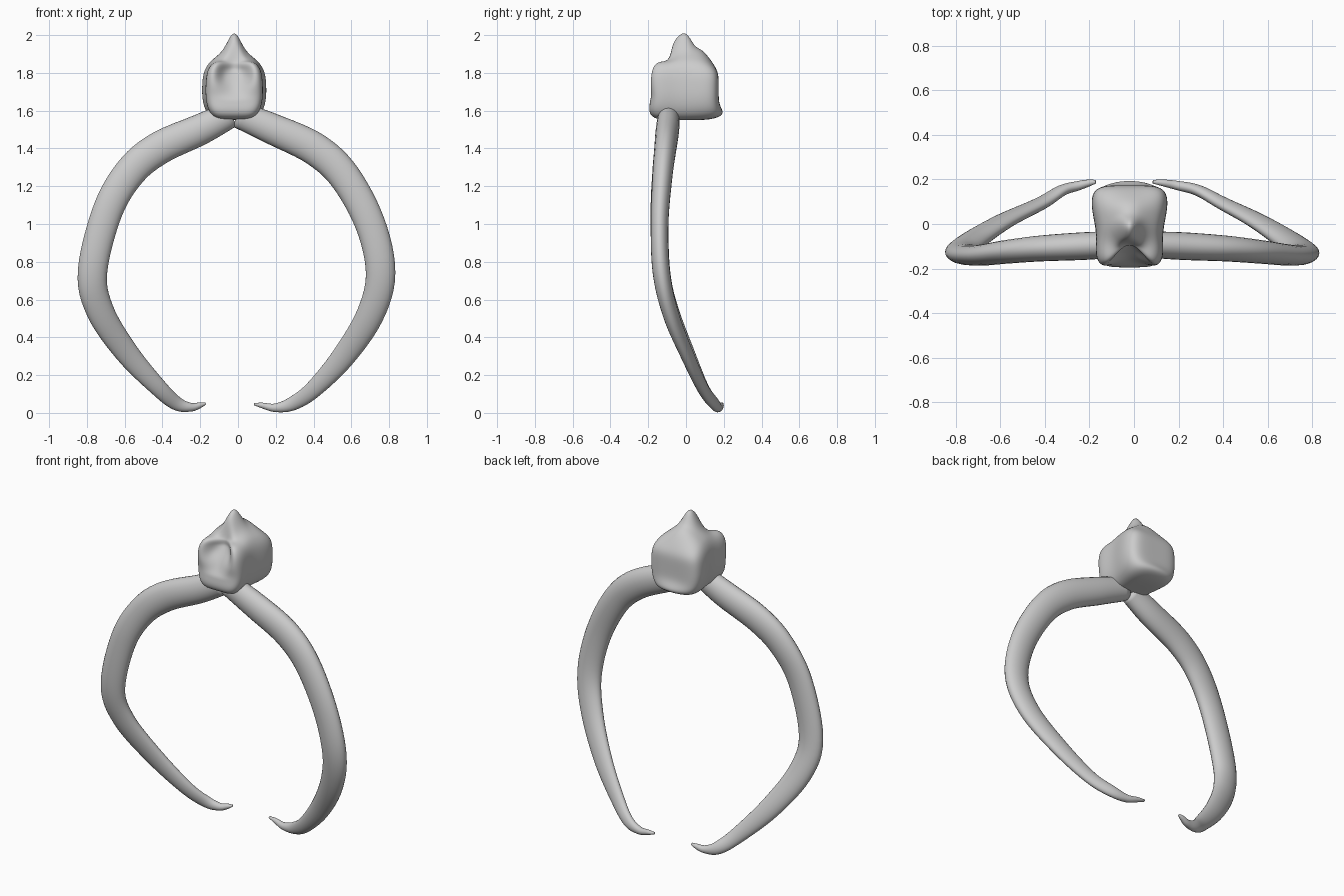
import bpy, bmesh
from math import exp, cos, sin, pi
from mathutils import Vector

if "Cube" in bpy.data.objects:
    bpy.data.objects.remove(bpy.data.objects["Cube"])

CX = -0.02


def finish(bm, name):
    bmesh.ops.recalc_face_normals(bm, faces=bm.faces[:])
    me = bpy.data.meshes.new(name)
    bm.to_mesh(me)
    bm.free()
    for p in me.polygons:
        p.use_smooth = True
    ob = bpy.data.objects.new(name, me)
    bpy.context.collection.objects.link(ob)
    return ob


def bump(t, centre, width, power=2):
    return exp(-abs((t - centre) / width) ** power)


# Vertebra: rounded block sculpted with smooth bumps and hollows
def shape_vertebra(p):
    k = 5.0
    n = sum(abs(c) ** k for c in p) ** (1 / k)
    u, v, w = p / n
    low = max(0, -w)
    half_w = 0.167 + 0.012 * v - 0.014 * bump(v, -0.15, 0.5)
    half_w *= 1 - 0.2 * low ** 2 - 0.1 * max(0, w) ** 2
    x = u * half_w
    y = -0.015 + 0.188 * v
    z = 1.705 + 0.155 * w
    top = max(0.0, min(1.0, (w - 0.2) / 0.7))
    # gently waisted front and back walls, flared lower back lip
    y += 0.014 * bump(z, 1.67, 0.06) * max(0, -v) ** 3
    y += 0.045 * bump(z, 1.565, 0.05) * max(0, v) ** 3 * bump(x, 0, 0.13)
    # spine, its broad shoulder, and sloping rear
    z += top * 0.075 * bump(x, 0, 0.10) * bump(y, 0.03, 0.10, 3)
    z += top * 0.085 * bump(x, 0, 0.045) * bump(y, -0.04, 0.072, 4)
    z -= top * 0.02 * max(0, v) ** 3
    # front lobes either side of a central notch
    z += top * 0.015 * bump(abs(x), 0.09, 0.045) * max(0, -v) ** 2
    notch = bump(x, 0, 0.07) * max(0, min(1, (z - 1.66) / 0.16))
    y += 0.11 * notch * max(0, -v) ** 2
    # shallow pits beside the notch ridge
    y += 0.025 * bump(abs(x), 0.06, 0.035) * bump(z, 1.79, 0.05) * max(0, -v) ** 4
    return Vector((CX + x, y, z))


bm = bmesh.new()
bmesh.ops.create_cube(bm, size=2)
bmesh.ops.subdivide_edges(bm, edges=bm.edges[:], cuts=31, use_grid_fill=True)
for vert in bm.verts:
    vert.co = shape_vertebra(vert.co.copy())
body = finish(bm, "vertebra")
smooth = body.modifiers.new("soften", "SMOOTH")
smooth.factor = 0.5
smooth.iterations = 4

# Rib stations: right x, left x, y, right z, left z, half width, half depth
STATIONS = [
    (0.00, -0.04, -0.09, 1.58, 1.58, 0.070, 0.055),
    (0.19, -0.20, -0.098, 1.50, 1.50, 0.082, 0.062),
    (0.41, -0.42, -0.11, 1.395, 1.40, 0.087, 0.058),
    (0.565, -0.57, -0.125, 1.25, 1.275, 0.084, 0.053),
    (0.70, -0.69, -0.14, 1.00, 1.07, 0.080, 0.047),
    (0.755, -0.77, -0.130, 0.74, 0.75, 0.078, 0.046),
    (0.70, -0.73, -0.080, 0.52, 0.54, 0.073, 0.042),
    (0.56, -0.59, 0.010, 0.30, 0.32, 0.062, 0.034),
    (0.40, -0.42, 0.092, 0.125, 0.132, 0.046, 0.028),
    (0.29, -0.325, 0.150, 0.050, 0.050, 0.037, 0.025),
    (0.20, -0.25, 0.172, 0.027, 0.030, 0.023, 0.021),
    (0.13, -0.20, 0.185, 0.039, 0.041, 0.015, 0.015),
    (0.085, -0.172, 0.190, 0.047, 0.050, 0.006, 0.008),
]


def catmull(a, b, c, d, t):
    return 0.5 * (2 * b + (c - a) * t + (2 * a - 5 * b + 4 * c - d) * t * t
                  + (3 * b - a - 3 * c + d) * t ** 3)


def rib(name, side, steps=6, sides=24):
    rows = [Vector((s[side], s[2], s[3 + side], s[5], s[6])) for s in STATIONS]
    rows = [2 * rows[0] - rows[1]] + rows + [2 * rows[-1] - rows[-2]]
    pts = [catmull(*rows[i:i + 4], j / steps)
           for i in range(len(rows) - 3) for j in range(steps)] + [rows[-2]]
    bm = bmesh.new()
    rings = []
    for i, p in enumerate(pts):
        a, b = pts[max(i - 1, 0)], pts[min(i + 1, len(pts) - 1)]
        tangent = Vector((b - a)[:3]).normalized()
        across = tangent.cross(Vector((0, 1, 0))).normalized()
        deep = across.cross(tangent).normalized()
        centre = Vector(p[:3])
        rings.append([bm.verts.new(centre + across * p[3] * cos(2 * pi * k / sides)
                                   + deep * p[4] * sin(2 * pi * k / sides))
                      for k in range(sides)])
    for r, s in zip(rings, rings[1:]):
        for k in range(sides):
            m = (k + 1) % sides
            bm.faces.new((r[k], r[m], s[m], s[k]))
    bm.faces.new(rings[0])
    bm.faces.new(rings[-1])
    return finish(bm, name)


rib("right_rib", 0)
rib("left_rib", 1)
